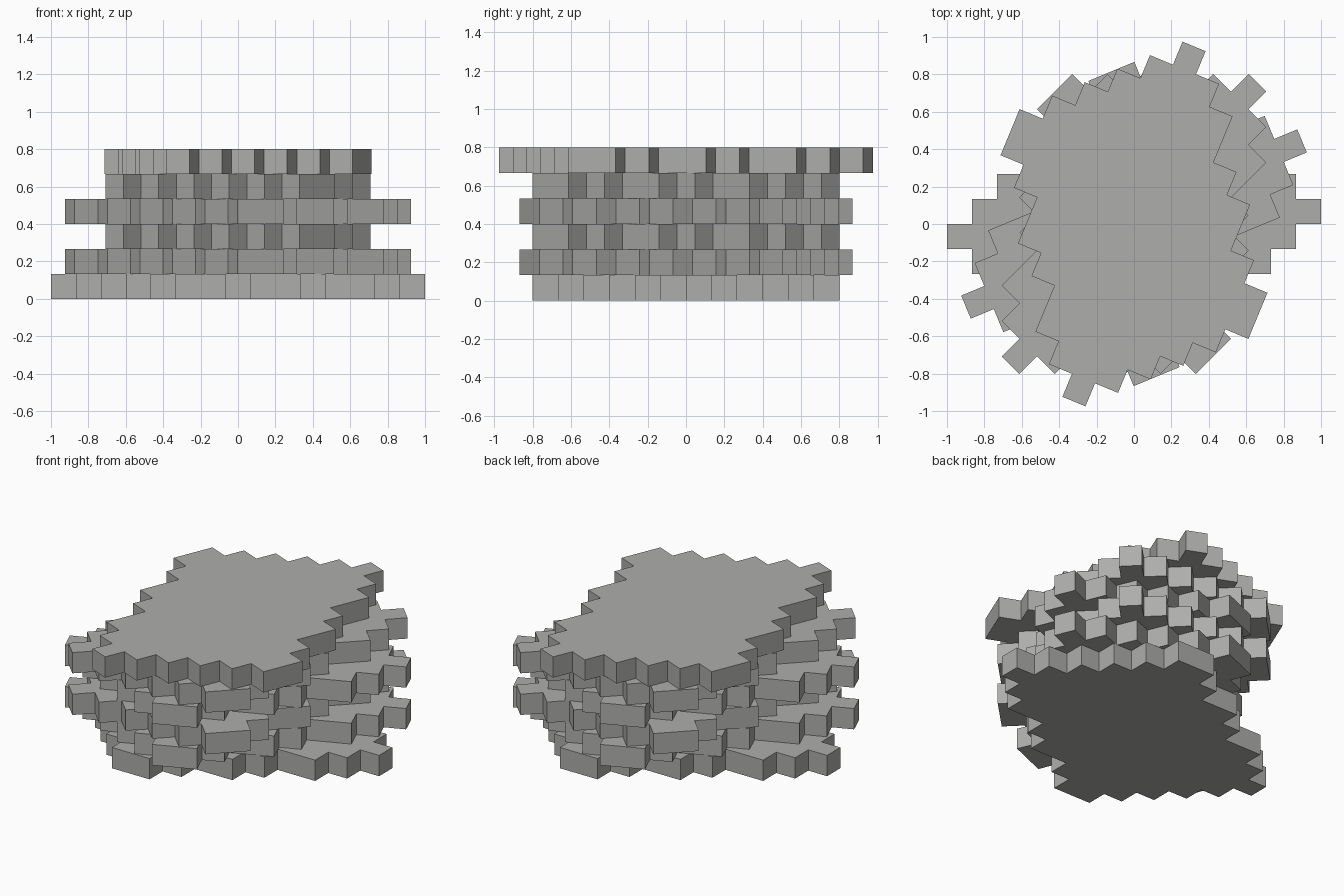
import bpy, bmesh
from math import radians
from mathutils import Matrix

cube = bpy.data.objects.get("Cube")
if cube:
    bpy.data.objects.remove(cube, do_unlink=True)

UNIT = 2 / 15  # size of one grid step and thickness of one slab

stone = bpy.data.materials.new("warm_grey_stone")
stone.use_nodes = True
colour = (0.42, 0.42, 0.41, 1)
stone.diffuse_color = colour
stone.node_tree.nodes["Principled BSDF"].inputs["Base Color"].default_value = colour

# Right-hand end of each one-step row, from the front row to the back row
ROW_ENDS = [-0.5, 0.5, 2.5, 3.5, 5.5, 6.5, 7.5, 6.5, 5.5, 4.5, 3.5, 2.5]


def stepped_outline():
    """Stair-stepped footprint; the second half is the first turned by 180 degrees."""
    half = []
    for row, x in enumerate(ROW_ENDS):
        y = row - len(ROW_ENDS) / 2
        half += [(x, y), (x, y + 1)]
    return half + [(-x, -y) for x, y in half]


def add_slab(name, level, angle):
    """One stepped slab, turned about z and stacked at its level."""
    bm = bmesh.new()
    face = bm.faces.new([bm.verts.new((x, y, 0)) for x, y in stepped_outline()])
    top = bmesh.ops.extrude_face_region(bm, geom=[face])["geom"]
    raised = [v for v in top if isinstance(v, bmesh.types.BMVert)]
    bmesh.ops.translate(bm, verts=raised, vec=(0, 0, 1))
    bmesh.ops.recalc_face_normals(bm, faces=bm.faces)
    bm.transform(Matrix.Translation((0, 0, level * UNIT))
                 @ Matrix.Rotation(radians(angle), 4, "Z")
                 @ Matrix.Scale(UNIT, 4))
    mesh = bpy.data.meshes.new(name)
    bm.to_mesh(mesh)
    bm.free()
    mesh.materials.append(stone)
    obj = bpy.data.objects.new(name, mesh)
    bpy.context.scene.collection.objects.link(obj)


# Stack of slabs, each turned by a multiple of 22.5 degrees
SLABS = [("base_slab", 0), ("lower_slab", 1), ("lower_middle_slab", 2),
         ("middle_slab", 1), ("upper_middle_slab", 2), ("top_slab", 3)]
for level, (name, turns) in enumerate(SLABS):
    add_slab(name, level, turns * 22.5)
